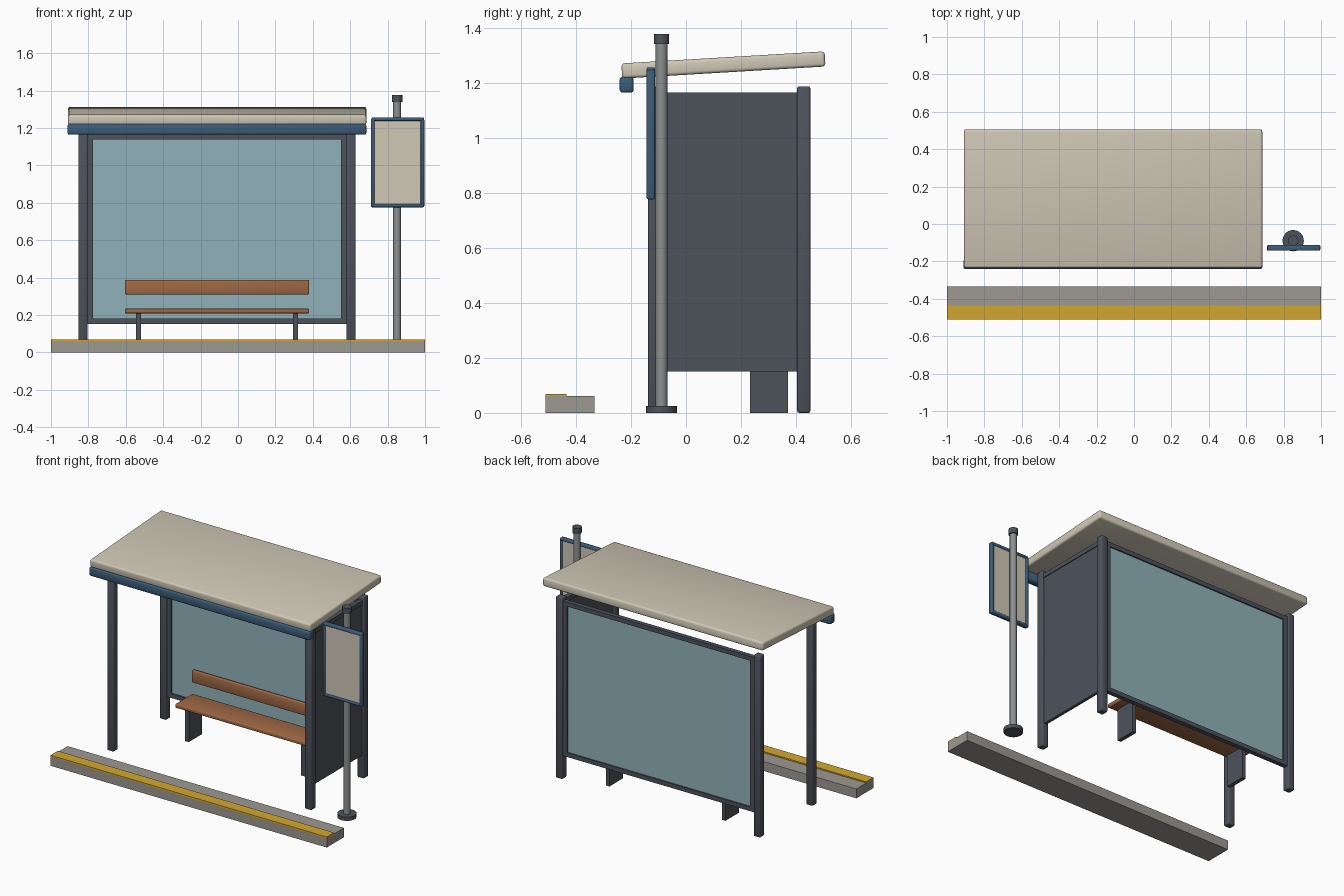
import bpy, bmesh, math
from mathutils import Matrix

if "Cube" in bpy.data.objects:
    bpy.data.objects.remove(bpy.data.objects["Cube"])

def mat(name, r, g, b):
    m = bpy.data.materials.new(name)
    m.diffuse_color = (r, g, b, 1)
    m.use_nodes = True
    m.node_tree.nodes["Principled BSDF"].inputs["Base Color"].default_value = m.diffuse_color
    return m

DARK = mat("dark_metal", 0.075, 0.085, 0.105)
STEEL = mat("steel", 0.27, 0.28, 0.29)
BLUE = mat("blue_paint", 0.045, 0.11, 0.19)
CREAM = mat("cream", 0.63, 0.58, 0.47)
GLASS = mat("glass", 0.28, 0.45, 0.49)
WOOD = mat("wood", 0.35, 0.14, 0.06)
STONE = mat("stone", 0.34, 0.32, 0.29)
YELLOW = mat("yellow_paint", 0.65, 0.39, 0.03)

def finish(name, bm, material, smooth=True):
    me = bpy.data.meshes.new(name)
    bm.to_mesh(me)
    bm.free()
    ob = bpy.data.objects.new(name, me)
    bpy.context.collection.objects.link(ob)
    me.materials.append(material)
    if smooth:
        bpy.ops.object.select_all(action='DESELECT')
        ob.select_set(True)
        bpy.context.view_layer.objects.active = ob
        bpy.ops.object.shade_smooth_by_angle(angle=math.radians(50))
    return ob

def box(name, x, y, z, material, bevel=0.0, segments=2):
    """Box from (min, max) pairs, optionally with rounded edges."""
    bm = bmesh.new()
    bmesh.ops.create_cube(bm, size=1)
    for v in bm.verts:
        for i, (lo, hi) in enumerate((x, y, z)):
            v.co[i] = lo if v.co[i] < 0 else hi
    if bevel:
        bmesh.ops.bevel(bm, geom=bm.edges[:], offset=bevel, segments=segments,
                        profile=0.5, affect='EDGES')
    return finish(name, bm, material, bevel > 0)

def cylinder(name, x, y, z0, z1, r, material, sides=24):
    bm = bmesh.new()
    bmesh.ops.create_cone(bm, cap_ends=True, segments=sides, radius1=r, radius2=r,
                          depth=z1 - z0,
                          matrix=Matrix.Translation((x, y, (z0 + z1) / 2)))
    return finish(name, bm, material)

CX = -0.112  # middle of the shelter

# Kerb with painted edge
box("kerb", (-1, 1), (-0.51, -0.333), (0, 0.061), STONE)
box("kerb_stripe", (-1, 1), (-0.51, -0.435), (0.058, 0.069), YELLOW)

# Four posts
for side, sx in (("left", -1), ("right", 1)):
    px = CX + sx * 0.716
    for end, py in (("front", -0.115), ("rear", 0.428)):
        box(f"{end}_{side}_post", (px - 0.024, px + 0.024), (py - 0.024, py + 0.024),
            (0, 1.187), DARK, 0.007)

# Tilted roof and front beam
roof = box("roof", (-0.798, 0.798), (-0.370, 0.370), (-0.0275, 0.0275), CREAM, 0.012, 3)
roof.location = (CX, 0.136, 1.2645)
roof.rotation_euler.x = math.radians(3.4)
box("front_beam", (-0.912, 0.686), (-0.241, -0.190), (1.164, 1.222), BLUE, 0.010)

# Glazed back wall with frame
box("back_glass", (-0.785, 0.56), (0.422, 0.434), (0.165, 1.15), GLASS)
for name, z in (("back_top_rail", 1.137), ("back_bottom_rail", 0.152)):
    box(name, (-0.805, 0.582), (0.413, 0.443), (z, z + 0.028), DARK)
for name, x in (("back_left_stile", -0.804), ("back_right_stile", 0.551)):
    box(name, (x, x + 0.029), (0.413, 0.443), (0.18, 1.137), DARK)

# Solid wall on the right side
box("side_panel", (0.594, 0.614), (-0.095, 0.408), (0.15, 1.14), DARK)
box("side_top_rail", (0.589, 0.619), (-0.095, 0.408), (1.137, 1.165), DARK)

# Bench
box("seat", (-0.605, 0.38), (0.213, 0.392), (0.209, 0.234), WOOD, 0.005)
box("backrest", (-0.605, 0.38), (0.384, 0.408), (0.31, 0.388), WOOD, 0.005)
for side, sx in (("left", -1), ("right", 1)):
    bx = CX + sx * 0.42
    box(f"{side}_bench_support", (bx - 0.013, bx + 0.013), (0.232, 0.371), (0, 0.212), DARK)

# Stop pole
PX, PY = 0.851, -0.089
cylinder("pole", PX, PY, 0.01, 1.36, 0.021, STEEL)
cylinder("pole_base", PX, PY, 0, 0.025, 0.057, DARK)
cylinder("pole_cap", PX, PY, 1.34, 1.377, 0.028, DARK)

# Sign panel and its frame
box("sign_panel", (0.72, 0.985), (-0.136, -0.120), (0.785, 1.247), CREAM)
for name, x in (("sign_left_bar", 0.711), ("sign_right_bar", 0.977)):
    box(name, (x, x + 0.019), (-0.143, -0.113), (0.776, 1.247), BLUE, 0.006)
for name, z in (("sign_bottom_bar", 0.776), ("sign_top_bar", 1.238)):
    box(name, (0.713, 0.994), (-0.143, -0.113), (z, z + 0.018), BLUE, 0.006)
